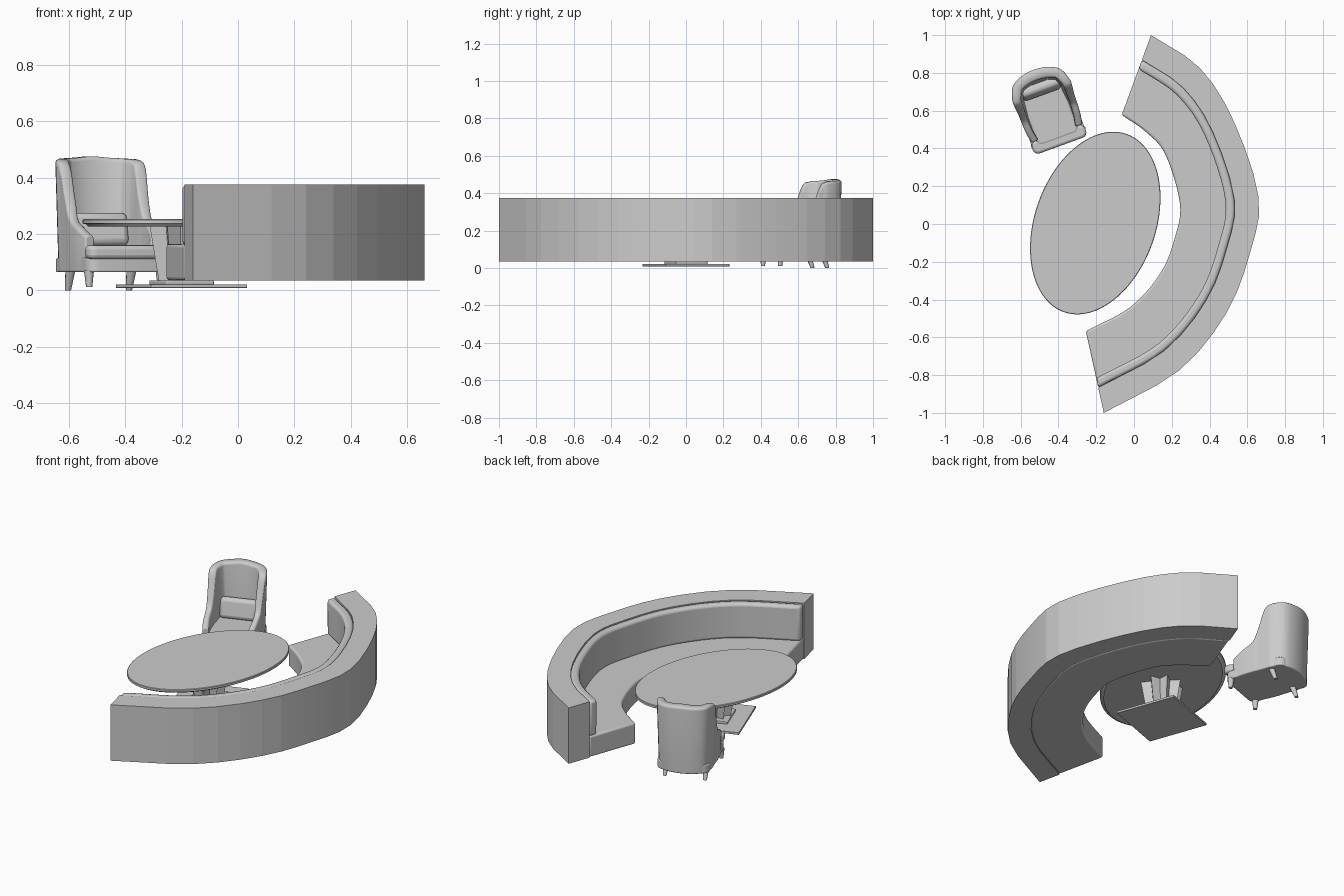
import bpy, bmesh, math
from mathutils import Vector, Matrix

if "Cube" in bpy.data.objects:
    bpy.data.objects.remove(bpy.data.objects["Cube"])

grey = bpy.data.materials.new("soft grey")
grey.use_nodes = True
GREY = (0.6, 0.6, 0.6, 1)
grey.diffuse_color = GREY
grey.node_tree.nodes["Principled BSDF"].inputs["Base Color"].default_value = GREY


def finish(name, bm, bevel=0, segments=3, angle=35, matrix=None):
    bmesh.ops.recalc_face_normals(bm, faces=bm.faces)
    mesh = bpy.data.meshes.new(name)
    bm.to_mesh(mesh)
    bm.free()
    ob = bpy.data.objects.new(name, mesh)
    bpy.context.collection.objects.link(ob)
    mesh.materials.append(grey)
    if matrix:
        ob.matrix_world = matrix
    bpy.ops.object.select_all(action='DESELECT')
    ob.select_set(True)
    bpy.context.view_layer.objects.active = ob
    bpy.ops.object.shade_smooth_by_angle(angle=math.radians(angle))
    if bevel:
        mod = ob.modifiers.new("round", 'BEVEL')
        mod.width, mod.segments = bevel, segments
        mod.limit_method, mod.angle_limit = 'ANGLE', math.radians(45)
    return ob


def loft(name, sections, caps=True, **kw):
    """Skin a list of closed sections that all have the same point count."""
    bm = bmesh.new()
    rings = [[bm.verts.new(p) for p in s] for s in sections]
    n = len(rings[0])
    for a, b in zip(rings, rings[1:]):
        for i in range(n):
            j = (i + 1) % n
            bm.faces.new((a[i], a[j], b[j], b[i]))
    if caps:
        bm.faces.new(rings[0])
        bm.faces.new(rings[-1])
    return finish(name, bm, **kw)


def spline(points, steps):
    """Smooth curve through points of any dimension."""
    p = [Vector(q) for q in points]
    p = [2 * p[0] - p[1]] + p + [2 * p[-1] - p[-2]]
    out = []
    for a, b, c, d in zip(p, p[1:], p[2:], p[3:]):
        for k in range(steps):
            t = k / steps
            out.append(0.5 * (2 * b + (c - a) * t + (2 * a - 5 * b + 4 * c - d) * t * t
                              + (3 * b - a - 3 * c + d) * t ** 3))
    return out + [p[-2]]


def box(name, size, centre, matrix, bevel, tilt=0, segments=3):
    bm = bmesh.new()
    bmesh.ops.create_cube(bm, size=1)
    bmesh.ops.scale(bm, vec=size, verts=bm.verts)
    local = Matrix.Translation(centre) @ Matrix.Rotation(tilt, 4, 'X')
    return finish(name, bm, bevel, segments, matrix=matrix @ local)


def turned(a, b, z, n=96):
    return [(a * math.cos(math.tau * i / n), b * math.sin(math.tau * i / n), z) for i in range(n)]


# Curved bench: inner and outer plan points, joined by a cross-section
inner = [(-.065, .577), (.06, .49), (.165, .37), (.243, .11), (.217, -.07),
         (.14, -.26), (-.02, -.44), (-.255, -.567)]
outer = [(.09, 1.0), (.35, .825), (.53, .54), (.66, .14), (.615, -.15),
         (.49, -.47), (.24, -.775), (-.16, -1.0)]


def bench_part(name, profile, steps, **kw):
    sections = []
    pts_in = spline(inner, steps)
    pts_out = spline(outer, steps)
    for p, q in zip(pts_in, pts_out):
        sections.append([(*p.lerp(q, f), z) for f, z in profile])
    return loft(name, sections, **kw)


def slab(f0, f1, z0, z1):
    return [(f0, z0), (f1, z0), (f1, z1), (f0, z1)]


bench_part("bench_outer_shell", slab(.69, 1, .035, .375), 3, angle=5)
bench_part("bench_seat", slab(0, .692, .035, .165), 6, bevel=.012)
bench_part("bench_backrest", slab(.575, .69, .16, .374), 6, bevel=.016)

# Oval table with a stepped rim
TABLE = Matrix.Translation((-.205, .005, 0)) @ Matrix.Rotation(math.radians(-19.4), 4, 'Z')
loft("table_top", [turned(.315, .494, .235), turned(.321, .5, .238),
                   turned(.321, .5, .25), turned(.318, .497, .253)], matrix=TABLE)
loft("table_under_rim", [turned(.30, .48, .226), turned(.31, .49, .236)], matrix=TABLE)

# Fluted pedestal, riser and square floor plate
BASE = Matrix.Translation((-.2, 0, 0)) @ Matrix.Rotation(math.radians(20), 4, 'Z')


def star(radius, z, points=8):
    ring = []
    for i in range(points * 2):
        r = radius * (1 if i % 2 == 0 else .62)
        a = math.pi * i / points
        ring.append((r * math.cos(a), r * math.sin(a), z))
    return ring


loft("table_pedestal", [star(.085, .03), star(.12, .23)], angle=10, matrix=BASE)
box("pedestal_riser", (.18, .18, .016), (0, 0, .028), BASE, .004)
box("table_floor_plate", (.362, .362, .013), (0, 0, .0155), BASE, .001, segments=1)

# Wing armchair
CHAIR = Matrix.Translation((-.455, .608, 0)) @ Matrix.Rotation(math.radians(20), 4, 'Z')
half = [(.142, -.14, .195), (.152, -.08, .225), (.154, -.01, .26), (.152, .03, .34),
        (.152, .07, .44), (.150, .11, .462), (.125, .17, .467), (.07, .2, .47), (0, .21, .475)]
path = spline(half + [(-x, y, z) for x, y, z in half[-2::-1]], 4)
sections = []
for i, p in enumerate(path):
    t = path[min(i + 1, len(path) - 1)] - path[max(i - 1, 0)]
    n = Vector((-t.y, t.x, 0)).normalized()
    if n.dot(Vector((p.x, p.y - .02, 0))) > 0:
        n = -n
    thick = .036 + .022 * max(0, p.y) / .21
    flare = .012 * (p.z - .2) / .27
    foot = Vector((p.x, p.y, .065))
    top_out = p - n * flare
    top_in = p + n * (thick - flare)
    mid = Vector((0, 0, .008))
    sections.append([foot, top_out - mid, top_out + n * .01, top_in - n * .01,
                     top_in - mid, foot + n * (thick + .008)])
loft("chair_wing_back", sections, bevel=.006, angle=60, matrix=CHAIR)


# Seat outline: narrow between the arms, rounded at the front
def cushion(name, w, y0, y1, z0, z1, r, bevel):
    pts = []
    for cx, cy, start in ((w - r, y1 - r, 0), (r - w, y1 - r, 90),
                          (r - w, y0 + r, 180), (w - r, y0 + r, 270)):
        for k in range(6):
            a = math.radians(start + 18 * k)
            pts.append((cx + r * math.cos(a), cy + r * math.sin(a)))
    loft(name, [[(x, y, z) for x, y in pts] for z in (z0, z1)],
         bevel=bevel, angle=50, matrix=CHAIR)


cushion("chair_seat_base", .148, -.19, .18, .065, .115, .04, .005)
cushion("chair_seat_cushion", .118, -.17, .16, .112, .162, .03, .014)
cushion("chair_seat_front", .15, -.205, -.135, .112, .16, .03, .014)
box("chair_lumbar_pillow", (.215, .055, .12), (0, .115, .215), CHAIR, .022, math.radians(-12))

# Tapered legs, rear pair longer and raked
for side, label in ((1, "left"), (-1, "right")):
    for end, x, y, foot_y, z in (("front", .135, -.158, -.16, .012), ("rear", .115, .09, .115, 0)):
        rings = []
        for r, cy, h in ((.011, foot_y, z), (.018, y, .07)):
            rings.append([(side * x + px, cy + py, h) for px, py, h in turned(r, r, h, 12)])
        loft(f"chair_{end}_leg_{label}", rings, matrix=CHAIR)
